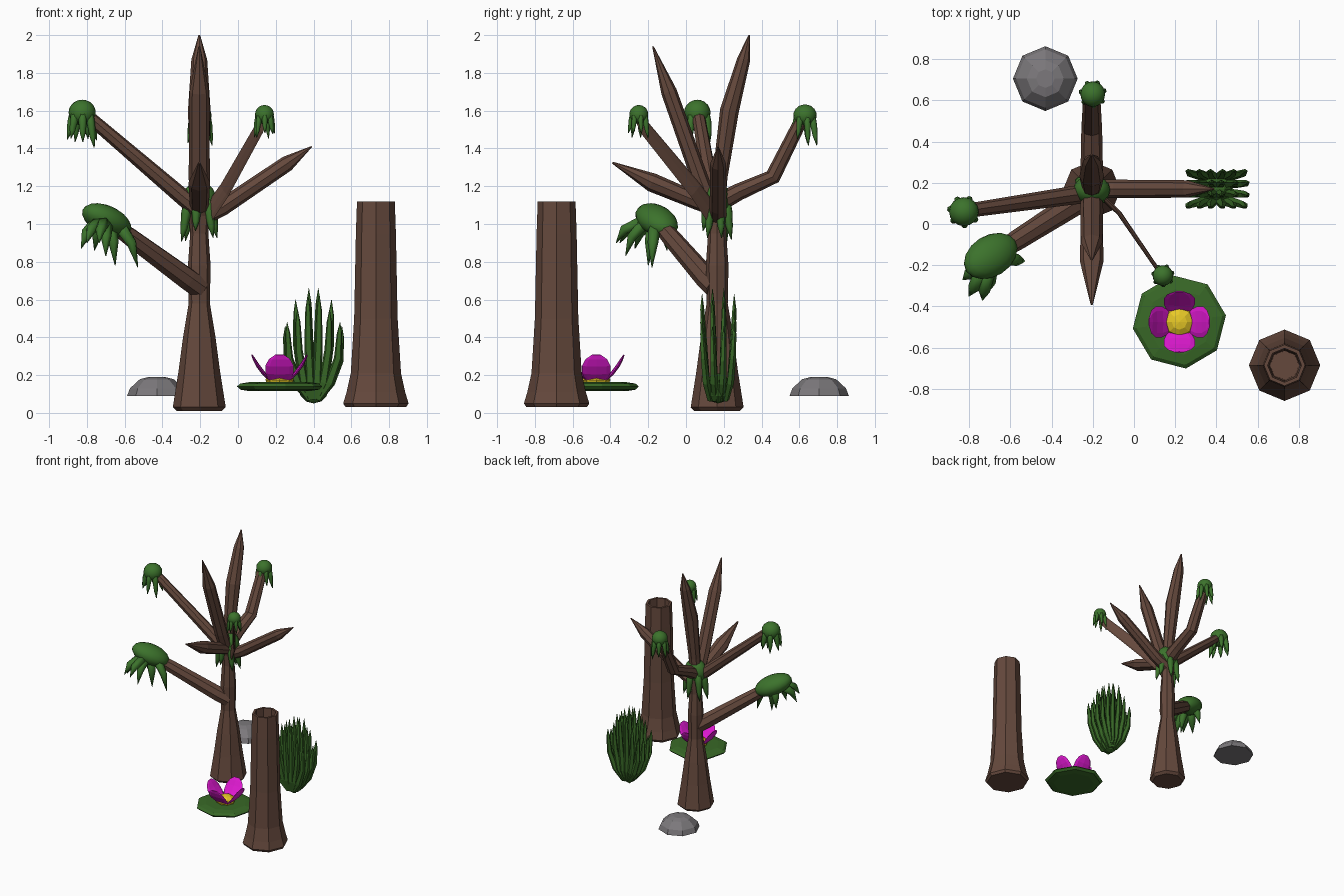
import bpy, bmesh, math, random
from mathutils import Vector, Matrix

if "Cube" in bpy.data.objects:
    bpy.data.objects.remove(bpy.data.objects["Cube"])

random.seed(4)
Z = Vector((0, 0, 1))


def mat(name, r, g, b):
    m = bpy.data.materials.new(name)
    m.diffuse_color = (r, g, b, 1)
    m.use_nodes = True
    m.node_tree.nodes["Principled BSDF"].inputs["Base Color"].default_value = m.diffuse_color
    return m


BARK = mat("bark", 0.13, 0.066, 0.046)
MOSS = mat("moss", 0.045, 0.17, 0.025)
LEAF = mat("leaf", 0.04, 0.14, 0.02)
PINK = mat("petal_pink", 0.75, 0.01, 0.65)
GOLD = mat("pollen", 0.8, 0.58, 0.02)
STONE = mat("stone", 0.2, 0.19, 0.2)


def finish(bm, name, material, smooth=False):
    bmesh.ops.recalc_face_normals(bm, faces=bm.faces)
    for f in bm.faces:
        f.smooth = smooth
    me = bpy.data.meshes.new(name)
    bm.to_mesh(me)
    bm.free()
    me.materials.append(material)
    ob = bpy.data.objects.new(name, me)
    bpy.context.collection.objects.link(ob)
    return ob


def skin(bm, rings):
    for a, b in zip(rings, rings[1:]):
        n = len(a)
        for i in range(n):
            bm.faces.new((a[i], a[(i + 1) % n], b[(i + 1) % n], b[i]))
    bm.faces.new(rings[0])
    bm.faces.new(rings[-1])


def lathe(name, centre, profile, material, sides=8):
    bm = bmesh.new()
    rings = []
    for r, z in profile:
        rings.append([bm.verts.new((centre[0] + r * math.cos(math.tau * i / sides),
                                    centre[1] + r * math.sin(math.tau * i / sides), z))
                      for i in range(sides)])
    skin(bm, rings)
    return finish(bm, name, material)


def tube(bm, pts, radii, sides=8, flat=1.0, side=None):
    """Sweep a polygon along a path; flat scales the sideways radius."""
    pts = [Vector(p) for p in pts]
    if side is None:
        side = (pts[-1] - pts[0]).cross(Z)
        side = side.normalized() if side.length > 0.02 else Vector((1, 0, 0))
    rings = []
    for i, (p, r) in enumerate(zip(pts, radii)):
        t = (pts[min(i + 1, len(pts) - 1)] - pts[max(i - 1, 0)]).normalized()
        up = side.cross(t).normalized()
        rings.append([bm.verts.new(p + side * (r * flat * math.cos(math.tau * k / sides))
                                   + up * (r * math.sin(math.tau * k / sides)))
                      for k in range(sides)])
    skin(bm, rings)


def limb(name, pts, radii, flat=1.0):
    bm = bmesh.new()
    tube(bm, pts, radii, 8, flat)
    return finish(bm, name, BARK)


def ball(bm, centre, size, rot=None, u=16, v=10):
    m = Matrix.Translation(centre) @ (rot or Matrix()) @ Matrix.Diagonal((*size, 1))
    bmesh.ops.create_uvsphere(bm, u_segments=u, v_segments=v, radius=1, matrix=m)


def moss(name, centre, size, drop, count=7):
    """Rounded cap with hanging strands around its rim."""
    bm = bmesh.new()
    c = Vector(centre)
    ball(bm, c, size)
    for i in range(count):
        a = math.tau * (i + 0.3) / count
        d = Vector((math.cos(a) * size[0], math.sin(a) * size[1], 0))
        low = -drop * random.uniform(0.7, 1.0)
        r = size[0] * 0.3
        tube(bm, [c + d * 0.6 + Z * 0.02, c + d * 0.82 + Z * low * 0.35,
                  c + d * 0.95 + Z * low * 0.7, c + d * 1.1 + Z * low],
             [r, r, r * 0.7, 0.002], 6, side=Vector((-math.sin(a), math.cos(a), 0)))
    return finish(bm, name, MOSS, True)


# Tree trunk
lathe("trunk", (-0.205, 0.165),
      [(0.12, 0.01), (0.14, 0.03), (0.11, 0.22), (0.086, 0.4), (0.056, 0.58),
       (0.06, 0.78), (0.048, 0.95), (0.06, 1.08), (0.03, 1.16)], BARK)

# Branches with moss on the end
limb("low_branch", [(-0.2, 0.16, 0.66), (-0.27, 0.11, 0.71), (-0.57, -0.08, 0.93), (-0.68, -0.15, 1.01)],
     [0.06, 0.06, 0.05, 0.04])
limb("left_branch", [(-0.2, 0.15, 1.07), (-0.29, 0.14, 1.14), (-0.77, 0.07, 1.55), (-0.82, 0.06, 1.59)],
     [0.05, 0.045, 0.035, 0.03])
limb("back_branch", [(-0.205, 0.17, 1.11), (-0.205, 0.28, 1.17), (-0.205, 0.46, 1.25), (-0.205, 0.61, 1.55), (-0.205, 0.63, 1.59)],
     [0.05, 0.045, 0.042, 0.035, 0.03], 1.2)
limb("thin_branch", [(-0.16, 0.14, 1.05), (-0.07, 0.05, 1.18), (0.115, -0.22, 1.51), (0.14, -0.25, 1.57)],
     [0.05, 0.046, 0.038, 0.03], 0.25)

# Bare pointed branches
limb("right_spike", [(-0.2, 0.17, 1.03), (-0.08, 0.17, 1.09), (0.26, 0.17, 1.32), (0.39, 0.17, 1.41)],
     [0.045, 0.045, 0.042, 0.003])
limb("front_spike", [(-0.205, 0.17, 1.08), (-0.205, 0.06, 1.12), (-0.205, -0.18, 1.22), (-0.205, -0.39, 1.325)],
     [0.045, 0.045, 0.05, 0.005], 1.15)
limb("tall_front_spike", [(-0.205, 0.15, 1.05), (-0.205, 0.07, 1.25), (-0.205, -0.09, 1.7), (-0.205, -0.175, 1.94)],
     [0.04, 0.045, 0.042, 0.004], 1.25)
limb("tall_back_spike", [(-0.205, 0.165, 1.05), (-0.205, 0.18, 1.25), (-0.205, 0.23, 1.6), (-0.205, 0.305, 1.87), (-0.205, 0.335, 2.0)],
     [0.038, 0.04, 0.05, 0.035, 0.004], 1.2)

# Moss tufts
moss("left_moss", (-0.825, 0.06, 1.59), (0.072, 0.07, 0.068), 0.19)
moss("back_moss", (-0.2, 0.63, 1.575), (0.06, 0.062, 0.058), 0.17)
moss("right_moss", (0.14, -0.25, 1.58), (0.05, 0.05, 0.05), 0.13)
moss("centre_moss", (-0.205, 0.165, 1.13), (0.09, 0.07, 0.095), 0.23, 6)

# Large drooping moss on the low branch
bm = bmesh.new()
c = Vector((-0.695, -0.155, 1.02))
ball(bm, c, (0.15, 0.1, 0.075), Vector((-0.4, -0.25, 0.2)).to_track_quat('X', 'Z').to_matrix().to_4x4())
for tip in [(-0.83, -0.27, 0.87), (-0.8, -0.35, 0.9), (-0.735, -0.37, 0.9), (-0.7, -0.32, 0.83),
            (-0.65, -0.2, 0.78), (-0.53, -0.18, 0.77), (-0.76, -0.1, 0.86)]:
    t = Vector(tip)
    root = c.lerp(t, 0.35)
    root.z = 1.01
    mid = c.lerp(t, 0.8)
    mid.z = 0.45 * 1.01 + 0.55 * t.z + 0.02
    tube(bm, [root, mid, t], [0.038, 0.028, 0.002], 6)
finish(bm, "low_moss", MOSS, True)

# Hollow stump
lathe("stump", (0.73, -0.685),
      [(0.16, 0.03), (0.173, 0.05), (0.155, 0.11), (0.133, 0.21), (0.115, 0.5), (0.106, 0.95),
       (0.1, 1.12), (0.082, 1.12), (0.075, 0.9), (0.07, 0.3)], BARK)

# Rock
lathe("rock", (-0.43, 0.705), [(0.157, 0.09), (0.142, 0.13), (0.09, 0.178), (0.045, 0.19)], STONE)

# Lily pad and flower
F = Vector((0.22, -0.475, 0.14))
lathe("lily_pad", F, [(0.16, 0.115), (0.21, 0.123), (0.228, 0.14), (0.21, 0.155), (0.16, 0.163)],
      LEAF).data.transform(Matrix.Translation(F) @ Matrix.Rotation(0.14, 4, 'Z') @ Matrix.Translation(-F))
bm = bmesh.new()
for i in range(4):
    turn = Matrix.Rotation(i * math.pi / 2, 3, 'Z')
    path = [(0.02, 0.16), (0.05, 0.175), (0.085, 0.21), (0.115, 0.25), (0.135, 0.285), (0.147, 0.308)]
    pts = [Vector((F.x, F.y, 0)) + turn @ Vector((r, 0, z)) for r, z in path]
    # petal outline: narrow thickness, broad sideways
    tube(bm, pts, [0.005, 0.0075, 0.01, 0.01, 0.0075, 0.003], 8, 7.5)
finish(bm, "petals", PINK)
bm = bmesh.new()
ball(bm, F + Z * 0.035, (0.075, 0.075, 0.045), None, 8, 6)
finish(bm, "flower_centre", GOLD)

# Spiky plant: fans of upright leaves, mirrored front to back and side to side
bm = bmesh.new()
P = Vector((0.4, 0.17, 0))
ball(bm, P + Z * 0.13, (0.08, 0.07, 0.08), None, 8, 6)
for sy in (-1, 1):
    for sx in (-1, 1):
        for row, leaves in ((0.03, [(0.025, 0.66), (0.095, 0.6), (0.15, 0.46)]),
                            (0.085, [(0.03, 0.63), (0.085, 0.55), (0.14, 0.48)])):
            for dx, h in leaves:
                x, y = sx * dx, sy * row
                tube(bm, [P + Vector((x * 0.15, y * 0.5, 0.07)), P + Vector((x * 0.6, y * 0.75, 0.16)),
                          P + Vector((x * 0.92, y * 0.9, h * 0.6)), P + Vector((x * 0.98, y, h * 0.87)),
                          P + Vector((x * 1.0, y, h))],
                     [0.02, 0.026, 0.022, 0.015, 0.001], 5, 0.8, Vector((0, 1, 0)))
finish(bm, "spiky_plant", LEAF)
